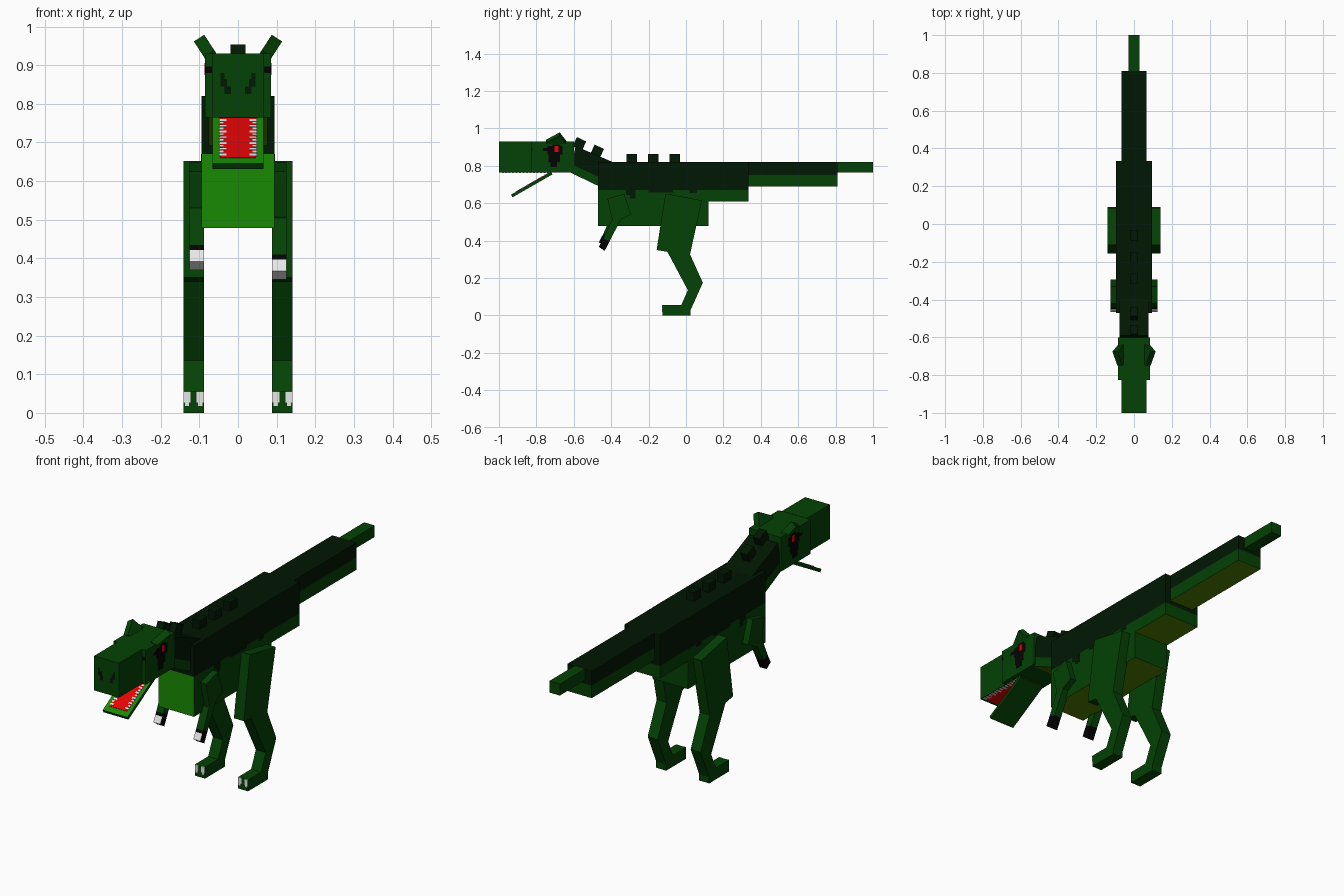
import bpy, bmesh, math
from mathutils import Matrix, Vector

if "Cube" in bpy.data.objects:
    bpy.data.objects.remove(bpy.data.objects["Cube"])

COLOURS = {
    "green": (0.0012, 0.054, 0.0015),
    "dark_green": (0.0004, 0.0085, 0.0006),
    "light_green": (0.010, 0.255, 0.001),
    "olive": (0.075, 0.210, 0.001),
    "red": (0.78, 0.001, 0.001),
    "white": (0.82, 0.82, 0.82),
    "black": (0.001, 0.001, 0.001),
}
NAMES = list(COLOURS)
MATS = []
for n, c in COLOURS.items():
    m = bpy.data.materials.new(n)
    m.diffuse_color = (*c, 1)
    m.use_nodes = True
    m.node_tree.nodes["Principled BSDF"].inputs["Base Color"].default_value = m.diffuse_color
    MATS.append(m)


def finish(name, bm, rule):
    """Colour faces with a name or a rule(centre, normal) and make the object."""
    bmesh.ops.recalc_face_normals(bm, faces=bm.faces)
    for f in bm.faces:
        f.normal_update()
        col = rule if isinstance(rule, str) else rule(f.calc_center_median(), f.normal)
        f.material_index = NAMES.index(col)
    me = bpy.data.meshes.new(name)
    bm.to_mesh(me)
    bm.free()
    for m in MATS:
        me.materials.append(m)
    ob = bpy.data.objects.new(name, me)
    bpy.context.collection.objects.link(ob)
    return ob


def prism(name, profile, x0, x1, rule, cut=None):
    """Side profile in (y, z) extruded from x0 to x1, optionally split by a plane."""
    bm = bmesh.new()
    a = [bm.verts.new((x0, y, z)) for y, z in profile]
    b = [bm.verts.new((x1, y, z)) for y, z in profile]
    bm.faces.new(a)
    bm.faces.new(b[::-1])
    k = len(profile)
    for i in range(k):
        bm.faces.new((a[i], a[(i + 1) % k], b[(i + 1) % k], b[i]))
    if cut:
        bmesh.ops.bisect_plane(bm, geom=bm.verts[:] + bm.edges[:] + bm.faces[:],
                               plane_co=cut[0], plane_no=cut[1])
    return finish(name, bm, rule)


def box(name, x, y, z, rule, cut=None):
    return prism(name, [(y[0], z[0]), (y[1], z[0]), (y[1], z[1]), (y[0], z[1])],
                 x[0], x[1], rule, cut)


def turned_box(name, centre, size, rot, rule):
    bm = bmesh.new()
    bmesh.ops.create_cube(bm, size=1, matrix=Matrix.Translation(centre) @ rot @ Matrix.Diagonal((*size, 1)))
    return finish(name, bm, rule)


def coat(split, front="green"):
    """Dark back, green flanks, olive belly."""
    def rule(c, n):
        if n.z < -0.7:
            return "olive"
        if c.z > split:
            return "dark_green"
        return front if n.y < -0.7 else "green"
    return rule


# Torso and tail, split into a dark back and green flanks
UP = (0, 0, 1)
box("torso", (-0.095, 0.095), (-0.47, 0.12), (0.478, 0.82), coat(0.67, "light_green"), ((0, 0, 0.67), UP))
box("tail_base", (-0.094, 0.094), (0.12, 0.333), (0.61, 0.82), coat(0.67), ((0, 0, 0.67), UP))
box("tail_middle", (-0.065, 0.065), (0.333, 0.81), (0.69, 0.82), coat(0.75), ((0, 0, 0.75), UP))
box("tail_tip", (-0.028, 0.028), (0.81, 1.0), (0.765, 0.82), "green")

# Ragged patches where the dark back runs down the flanks
for s in (-1, 1):
    for y0, y1, z0 in ((-0.32, -0.29, 0.645), (-0.30, -0.27, 0.625), (-0.20, -0.07, 0.657), (0.02, 0.06, 0.655)):
        box("flank_patch", (s * 0.094, s * 0.096), (y0, y1), (z0, 0.67), "dark_green")

# Sloping neck
slope = math.tan(math.radians(25))


def neck_rule(c, n):
    if n.z < -0.7:
        return "olive"
    return "dark_green" if c.z > 0.775 - (c.y + 0.54) * slope else "green"


prism("neck", [(-0.62, 0.765), (-0.46, 0.688), (-0.38, 0.70), (-0.38, 0.815), (-0.59, 0.905)],
      -0.077, 0.077, neck_rule, ((0, -0.54, 0.775), (0, slope, 1)))

# Spine bumps along neck and back
for y, z, a in ((-0.57, 0.917, -25), (-0.475, 0.877, -25), (-0.29, 0.835, 0), (-0.175, 0.835, 0), (-0.06, 0.835, 0)):
    turned_box("spine_bump", (0, y, z), (0.038, 0.055, 0.055),
               Matrix.Rotation(math.radians(a), 4, 'X'), "dark_green")

# Head
box("skull", (-0.085, 0.085), (-0.825, -0.60), (0.765, 0.93), "green")
box("snout", (-0.066, 0.066), (-1.0, -0.825), (0.765, 0.931), "green")
box("mouth_roof", (-0.050, 0.050), (-0.985, -0.72), (0.7637, 0.766), "red")

# Lower jaw: thin sloping plate with tongue on top
hinge, d, up = Vector((0, -0.722, 0.768)), Vector((0, -0.868, -0.497)), Vector((0, -0.497, 0.868))


def jaw_part(name, x, s, h, rule):
    pts = [hinge + d * a + up * b for a, b in ((s[0], h[0]), (s[1], h[0]), (s[1], h[1]), (s[0], h[1]))]
    return prism(name, [(p.y, p.z) for p in pts], x[0], x[1], rule)


jaw_part("jaw", (-0.066, 0.066), (0, 0.246), (-0.016, 0),
         lambda c, n: "light_green" if n.z > 0.6 else "green")
jaw_part("tongue", (-0.046, 0.046), (0, 0.218), (-0.001, 0.002), "red")

for s in (-1, 1):
    # Teeth along both jaws
    for i in range(14):
        t = 0.005 + i * 0.015
        w = 0.030 if i % 2 else 0.037
        jaw_part("lower_tooth", (s * w, s * 0.049), (t, t + 0.009), (0, 0.003), "white")
        y = -0.985 + i * 0.0185
        box("upper_tooth", (s * (w + 0.008), s * 0.062), (y, y + 0.011), (0.763, 0.766), "white")

    # Brow horn
    turned_box("brow_horn", (s * 0.065, -0.685, 0.915), (0.032, 0.088, 0.10),
               Matrix.Rotation(s * math.radians(33), 4, 'Y') @ Matrix.Rotation(math.radians(33), 4, 'X'),
               "green")

    # Eye with dark surround
    for y0, y1, z0, z1 in ((-0.765, -0.735, 0.88, 0.895), (-0.74, -0.66, 0.86, 0.905), (-0.715, -0.67, 0.905, 0.915),
                           (-0.735, -0.675, 0.82, 0.86), (-0.725, -0.69, 0.795, 0.82)):
        box("eye_surround", (s * 0.084, s * 0.0858), (y0, y1), (z0, z1), "black")
    box("eye", (s * 0.084, s * 0.0864), (-0.702, -0.682), (0.875, 0.906), "red")
    box("cheek_mark", (s * 0.067, s * 0.0855), (-0.826, -0.82), (0.880, 0.897), "black")

    # Nostril marks
    for x0, x1, z0, z1 in ((0.018, 0.035, 0.825, 0.845), (0.028, 0.045, 0.845, 0.865), (0.035, 0.045, 0.865, 0.88)):
        box("nostril", (s * x0, s * x1), (-1.001, -0.998), (z0, z1), "dark_green")

    # Hind leg
    x0, x1 = s * 0.088, s * 0.141
    prism("thigh", [(-0.11, 0.652), (0.085, 0.615), (0.02, 0.32), (-0.157, 0.35)], x0, x1, "green")
    prism("shin", [(-0.11, 0.36), (0.02, 0.33), (0.09, 0.175), (0.01, 0.135)], x0, x1, "green")
    prism("ankle", [(0.01, 0.135), (0.09, 0.175), (0.025, 0.03), (-0.03, 0.045)], x0, x1, "green")
    box("foot", (x0, x1), (-0.125, 0.025), (0, 0.055), "green")
    for a, b, z in ((0.0885, 0.107, 0.027), (0.123, 0.1405, 0.027), (0.092, 0.103, 0.018), (0.127, 0.137, 0.018)):
        box("toe_claw", (s * a, s * b), (-0.1275, -0.124), (z, 0.055), "white")

    # Arm, with the left forearm held slightly higher
    x0, x1, lift = s * 0.088, s * 0.125, 0.025 if s < 0 else 0
    prism("upper_arm", [(-0.42, 0.625), (-0.33, 0.65), (-0.295, 0.54), (-0.39, 0.49)], x0, x1, "green")
    arm = prism("forearm", [(-0.40, 0.505), (-0.345, 0.52), (-0.408, 0.398), (-0.443, 0.41)], x0, x1, "green")

    def hand_rule(c, n):
        front = n.y < -0.6 and c.z < 0.397
        return "white" if front or n.z < -0.7 else "black"

    hand = prism("hand", [(-0.443, 0.41), (-0.408, 0.398), (-0.435, 0.345), (-0.466, 0.367)], x0, x1,
                 hand_rule, ((0, -0.45, 0.397), (0, 0.48, 0.88)))
    arm.location.z = hand.location.z = lift
